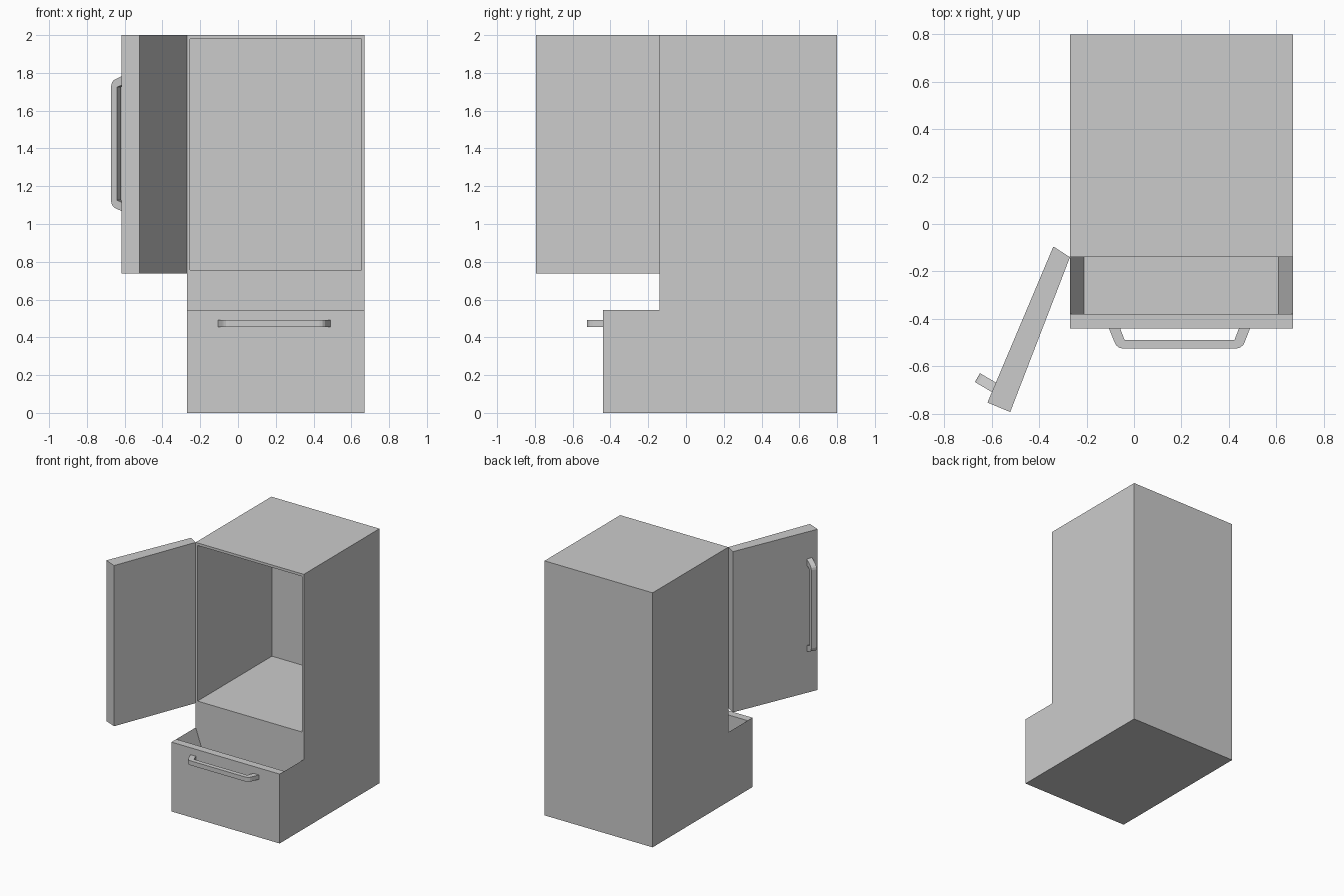
import bpy, bmesh
from mathutils import Vector

if "Cube" in bpy.data.objects:
    bpy.data.objects.remove(bpy.data.objects["Cube"])

X, Y, Z = Vector((1, 0, 0)), Vector((0, 1, 0)), Vector((0, 0, 1))


def finish(name, bm):
    bmesh.ops.recalc_face_normals(bm, faces=bm.faces)
    me = bpy.data.meshes.new(name)
    bm.to_mesh(me)
    bm.free()
    ob = bpy.data.objects.new(name, me)
    bpy.context.collection.objects.link(ob)
    return ob


def prism(name, profile, origin, u, v, sweep):
    """Extrude a 2D profile lying in the u/v plane along the sweep vector."""
    bm = bmesh.new()
    face = bm.faces.new([bm.verts.new(origin + u * a + v * b) for a, b in profile])
    ext = bmesh.ops.extrude_face_region(bm, geom=[face])
    moved = [g for g in ext['geom'] if isinstance(g, bmesh.types.BMVert)]
    bmesh.ops.translate(bm, verts=moved, vec=sweep)
    # extrusion may leave or drop the starting cap: close it if open
    open_edges = [e for e in bm.edges if e.is_boundary]
    if open_edges:
        bmesh.ops.holes_fill(bm, edges=open_edges)
    return finish(name, bm)


def handle(name, origin, along, out, width, length):
    """Splayed-leg pull with rounded outer corners, mirrored about its middle."""
    h = length / 2
    outer = [(h + .004, -.01), (h, 0), (h - .022, .056), (h - .029, .070),
             (h - .042, .081), (h - .058, .085)]
    inner = [(h - .066, .05), (h - .047, 0), (h - .043, -.01)]
    mirror = lambda pts: [(-a, b) for a, b in reversed(pts)]
    return prism(name, outer + mirror(outer) + mirror(inner) + inner,
                 origin - width / 2, along, out, width)


# Cabinet: closed block with a deep upper compartment
x0, x1, front, back = -.27, .67, -.14, .80
t = .016
profile_outer = [(x0, 0), (x1, 0), (x1, 2), (x0, 2)]
profile_inner = [(x0 + t, .757), (x1 - t, .757), (x1 - t, 1.98), (x0 + t, 1.98)]
bm = bmesh.new()
ring = lambda pts, y: [bm.verts.new((x, y, z)) for x, z in pts]
rings = [ring(profile_outer, back), ring(profile_outer, front),
         ring(profile_inner, front), ring(profile_inner, back - t)]
for a, b in zip(rings, rings[1:]):
    for i in range(4):
        j = (i + 1) % 4
        bm.faces.new((a[i], a[j], b[j], b[i]))
bm.faces.new(rings[0])
bm.faces.new(rings[-1])
finish("cabinet_body", bm)

# Pulled-out drawer: tray with sloping inner sides, plus front panel
floor_z, top_z = .375, .545
prism("drawer_tray", [(x0, 0), (x1, 0), (x1, top_z), (x1 - .06, floor_z),
                      (x0 + .06, floor_z), (x0, top_z)],
      Y * -.38, X, Z, Y * .24)
prism("drawer_front", [(x0, 0), (x1, 0), (x1, top_z), (x0, top_z)],
      Y * -.44, X, Z, Y * .06)
handle("drawer_handle", Vector((.192, -.44, .473)), X, -Y, Z * .035, .595)

# Open door, hinged on the left front edge
prism("door", [(-.27, -.14), (-.34, -.095), (-.618, -.753), (-.522, -.793)],
      Z * .737, X, Y, Z * 1.263)
out = Vector((-.86, .51, 0)).normalized()
side = Vector((-out.y, out.x, 0))
handle("door_handle", Vector((-.587, -.691, 1.425)), Z, out, side * .043, .73)
